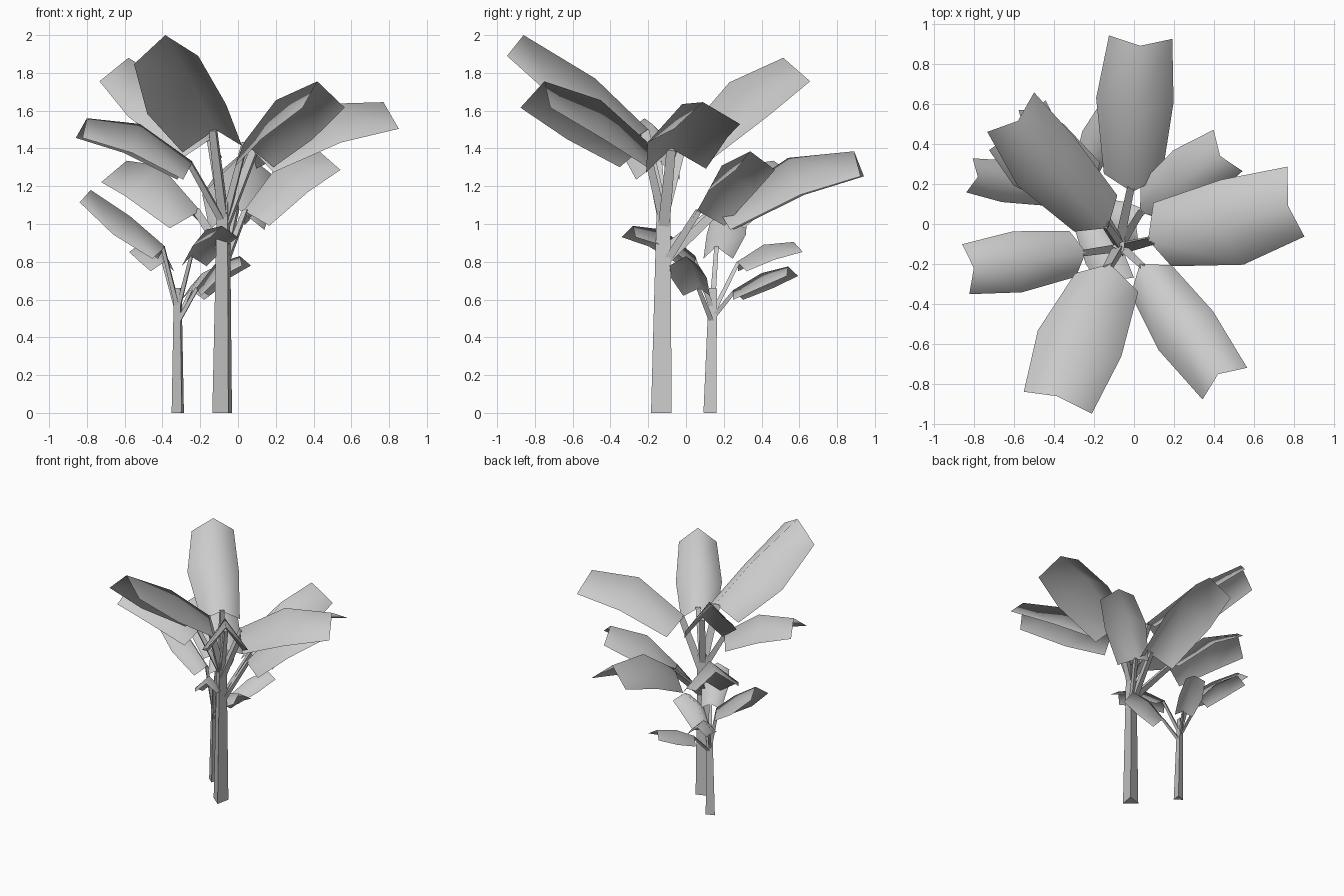
import bpy, bmesh, math
from mathutils import Vector, Matrix

cube = bpy.data.objects.get("Cube")
if cube:
    bpy.data.objects.remove(cube)

grey = bpy.data.materials.new("plain_grey")
grey.use_nodes = True
grey.diffuse_color = (0.6, 0.6, 0.6, 1)
grey.node_tree.nodes["Principled BSDF"].inputs["Base Color"].default_value = (0.6, 0.6, 0.6, 1)


def finish(name, bm, smooth):
    mesh = bpy.data.meshes.new(name)
    bm.to_mesh(mesh)
    bm.free()
    mesh.materials.append(grey)
    for f in mesh.polygons:
        f.use_smooth = smooth
    obj = bpy.data.objects.new(name, mesh)
    bpy.context.collection.objects.link(obj)
    return obj


def tapered_post(name, start, end, r1, r2, turn=80):
    """Three-sided tapered post between two points."""
    start, end = Vector(start), Vector(end)
    axis = end - start
    bm = bmesh.new()
    bmesh.ops.create_cone(bm, cap_ends=True, segments=3, radius1=r1, radius2=r2, depth=axis.length)
    bmesh.ops.rotate(bm, verts=bm.verts, matrix=Matrix.Rotation(math.radians(turn), 3, 'Z'))
    tilt = Vector((0, 0, 1)).rotation_difference(axis).to_matrix()
    bmesh.ops.rotate(bm, verts=bm.verts, matrix=tilt)
    bmesh.ops.translate(bm, verts=bm.verts, vec=(start + end) / 2)
    return finish(name, bm, False)


def leaf(name, base, mid, tip, width, drop, lip, roll=0.0):
    """Folded blade: three rows across an arched midrib."""
    rib = [Vector(p) for p in (base, mid, tip)]
    tangents = [rib[1] - rib[0], rib[2] - rib[0], rib[2] - rib[1]]
    heading = rib[2] - rib[0]
    flat_side = Vector((heading.y, -heading.x, 0)).normalized()
    bm = bmesh.new()
    rows = []
    for p, t, w, d, forward in zip(rib, tangents, (0.165, 0.22, 0.18),
                                   (0.14, 0.2, 0.13), (0, 0, lip)):
        t.normalize()
        side = Matrix.Rotation(math.radians(roll), 3, t) @ flat_side
        down = t.cross(side).normalized()
        if down.z > 0:
            down = -down
        edge = p + down * d * drop + t * forward
        rows.append([bm.verts.new(q) for q in
                     (edge - side * w * width, p, edge + side * w * width)])
    for a, b in zip(rows, rows[1:]):
        for i in range(2):
            bm.faces.new((a[i], a[i + 1], b[i + 1], b[i]))
    bm.normal_update()
    if sum(f.normal.z for f in bm.faces) < 0:
        bmesh.ops.reverse_faces(bm, faces=bm.faces)
    return finish(name, bm, True)


# Trunks
tapered_post("tall_trunk", (-0.073, -0.125, 0), (-0.07, -0.115, 1.12), 0.064, 0.042)
tapered_post("short_trunk", (-0.312, 0.13, 0), (-0.315, 0.145, 0.66), 0.04, 0.025)

# Leaves: name, base, middle, tip, width, drop, lip, roll, height where the stem joins
tall_leaves = [
    ("front_right", (-0.12, -0.2, 1.5), (-0.255, -0.48, 1.77), (-0.385, -0.86, 2.0),
     1.0, 1.0, -0.04, 8, 1.02),
    ("left", (0.07, -0.08, 1.4), (0.43, -0.02, 1.635), (0.77, 0.09, 1.645),
     1.0, 1.0, 0.04, 4, 0.98),
    ("front_left", (0.03, -0.2, 1.43), (0.2, -0.45, 1.655), (0.42, -0.75, 1.755),
     0.76, 1.15, 0.02, 0, 1.0),
    ("back_right", (-0.13, -0.02, 1.46), (-0.37, 0.23, 1.75), (-0.58, 0.515, 1.88),
     0.85, 1.05, 0.01, 0, 1.04),
    ("back", (-0.01, 0.16, 1.09), (0.0, 0.54, 1.35), (0.03, 0.89, 1.385),
     0.88, 1.05, 0.03, 0, 0.8),
    ("right", (-0.24, -0.14, 1.33), (-0.52, -0.18, 1.53), (-0.8, -0.22, 1.56),
     0.7, 0.83, 0.03, 0, 1.0),
    ("back_left", (0.03, 0.06, 1.07), (0.21, 0.19, 1.31), (0.43, 0.34, 1.385),
     0.7, 0.83, 0.02, 0, 0.78),
    ("low_back_right", (-0.2, 0.14, 1.07), (-0.41, 0.29, 1.31), (-0.59, 0.465, 1.335),
     0.9, 0.9, 0.03, 0, 0.85),
]
short_leaves = [
    ("right", (-0.385, 0.16, 0.88), (-0.57, 0.2, 1.04), (-0.78, 0.235, 1.18),
     0.48, 0.6, 0.0, 0, 0.55),
    ("left", (-0.22, 0.07, 0.66), (-0.12, 0.03, 0.79), (0.01, 0.0, 0.83),
     0.45, 0.45, 0.02, 0, 0.48),
    ("back_left", (-0.25, 0.25, 0.65), (-0.19, 0.4, 0.74), (-0.12, 0.54, 0.775),
     0.4, 0.42, 0.015, 0, 0.5),
    ("back_right", (-0.39, 0.27, 0.8), (-0.44, 0.41, 0.89), (-0.5, 0.57, 0.905),
     0.4, 0.42, 0.02, 0, 0.52),
    ("front", (-0.25, 0.05, 0.83), (-0.17, -0.12, 0.97), (-0.085, -0.28, 0.99),
     0.45, 0.48, 0.02, 0, 0.55),
]
for plant, (x, y), leaves in (("tall", (-0.07, -0.115), tall_leaves),
                              ("short", (-0.315, 0.14), short_leaves)):
    for name, base, mid, tip, width, drop, lip, roll, joint in leaves:
        leaf(f"{plant}_{name}_leaf", base, mid, tip, width, drop, lip, roll)
        # Stem runs just under the midrib
        end = Vector(base).lerp(Vector(mid), 0.06) - Vector((0, 0, 0.02 * width))
        tapered_post(f"{plant}_{name}_stem", (x, y, joint), end, 0.036 * width, 0.028 * width)
